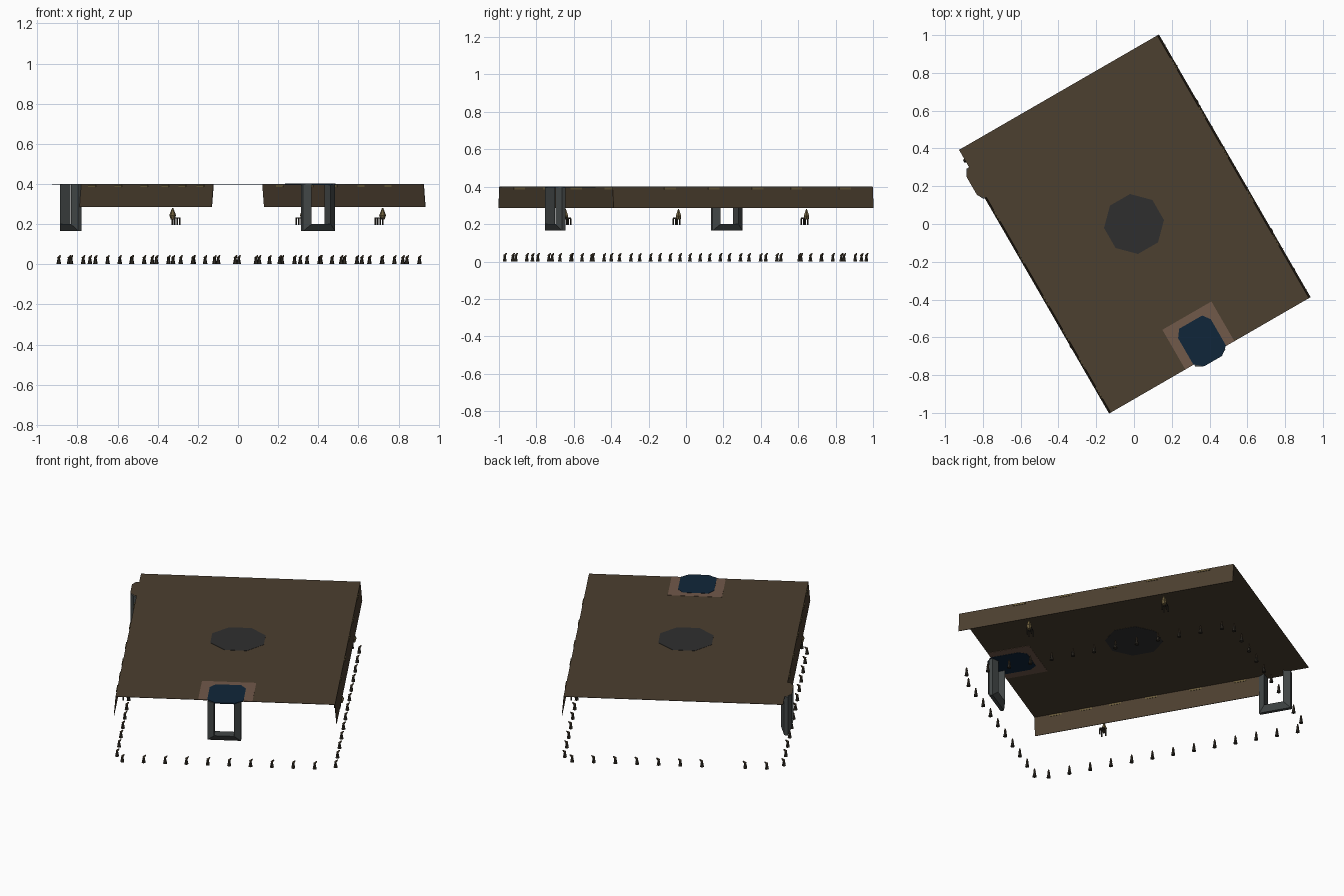
import bpy, bmesh, math
from mathutils import Matrix, Vector

if "Cube" in bpy.data.objects:
    bpy.data.objects.remove(bpy.data.objects["Cube"])

# The whole room is turned 30 degrees; parts are laid out in room axes
TURN = Matrix.Rotation(math.radians(30), 4, 'Z')
L, W, TOP = 0.803, 0.606, 0.40

def mat(name, rgb):
    m = bpy.data.materials.new(name)
    m.diffuse_color = (*rgb, 1)
    m.use_nodes = True
    m.node_tree.nodes["Principled BSDF"].inputs["Base Color"].default_value = m.diffuse_color
    return m

BROWN = mat("dark brown", (0.072, 0.050, 0.029))
PINK = mat("dusty pink", (0.165, 0.100, 0.068))
BLUE = mat("deep blue", (0.005, 0.019, 0.042))
CHAR = mat("charcoal", (0.028, 0.028, 0.028))
GREY = mat("slate grey", (0.055, 0.063, 0.063))
OCHRE = mat("dull ochre", (0.150, 0.110, 0.045))
DARK = mat("dark iron", (0.030, 0.025, 0.018))

def finish(name, bm, m):
    bmesh.ops.recalc_face_normals(bm, faces=bm.faces)
    me = bpy.data.meshes.new(name)
    bm.to_mesh(me)
    bm.free()
    me.transform(TURN)
    me.materials.append(m)
    ob = bpy.data.objects.new(name, me)
    bpy.context.collection.objects.link(ob)
    return ob

def plate(name, pts, z0, z1, m):
    bm = bmesh.new()
    lo = [bm.verts.new((x, y, z0)) for x, y in pts]
    hi = [bm.verts.new((x, y, z1)) for x, y in pts]
    bm.faces.new(lo)
    bm.faces.new(hi)
    n = len(pts)
    for i in range(n):
        j = (i + 1) % n
        bm.faces.new((lo[i], lo[j], hi[j], hi[i]))
    return finish(name, bm, m)

def box(bm, c, s):
    bmesh.ops.create_cube(bm, size=1, matrix=Matrix.Translation(c) @ Matrix.Diagonal((*s, 1)))

def cone(bm, c, r1, r2, h, tilt=None, seg=6):
    mx = Matrix.Translation(c)
    if tilt:
        mx = mx @ tilt
    bmesh.ops.create_cone(bm, cap_ends=True, segments=seg, radius1=r1, radius2=r2, depth=h, matrix=mx)

# Ceiling slab and its inlaid plates
plate("ceiling", [(-W, -L), (W, -L), (W, L), (-W, L)], TOP - 0.002, TOP, BROWN)
octagon = [(0.16 * math.cos(math.radians(22.5 + 45 * i)), 0.16 * math.sin(math.radians(22.5 + 45 * i)))
           for i in range(8)]
plate("centre_octagon", octagon, TOP - 0.003, TOP + 0.001, CHAR)
plate("entry_panel", [(-0.15, -L), (0.15, -L), (0.15, -0.56), (-0.15, -0.56)],
      TOP - 0.003, TOP + 0.001, PINK)
plate("entry_pool", [(-0.055, -0.838), (0.055, -0.838), (0.1, -0.80), (0.1, -0.64), (0.07, -0.60),
                     (-0.07, -0.60), (-0.1, -0.64), (-0.1, -0.80)], TOP - 0.004, TOP + 0.002, BLUE)
plate("side_door_cap", [(-0.60, 0.515), (-0.615, 0.515), (-0.643, 0.55), (-0.643, 0.66),
                        (-0.615, 0.695), (-0.60, 0.695)], TOP - 0.002, TOP, BROWN)

# Long walls, leaning slightly outward at the foot
def wall(name, side, y0, y1):
    bm = bmesh.new()
    ring = [(W - 0.003, TOP), (W, TOP), (W + 0.010, 0.285), (W + 0.007, 0.285)]
    a, b = [[bm.verts.new((side * x, y, z)) for x, z in ring] for y in (y0, y1)]
    bm.faces.new(a)
    bm.faces.new(b)
    for i in range(4):
        j = (i + 1) % 4
        bm.faces.new((a[i], a[j], b[j], b[i]))
    finish(name, bm, BROWN)

wall("right_wall", 1, -L, L)
wall("left_wall", -1, -L, 0.515)

# Ochre patches along the top of the walls
for side, name, ys in ((1, "right", (-0.45, -0.18, 0.09, 0.33, 0.63)),
                       (-1, "left", (-0.68, -0.50, -0.33, -0.12, 0.14, 0.40))):
    bm = bmesh.new()
    for y in ys:
        x = W + 0.0005
        box(bm, (side * x, y, TOP - 0.009), (0.008, 0.07, 0.010))
    finish(name + "_wall_patches", bm, OCHRE)

# Bevelled U-shaped door frames
def door_frame(name, place):
    bm = bmesh.new()
    prof = [(0.055, 0.20, -0.030), (0.092, 0.165, -0.010), (0.092, 0.165, 0.010), (0.055, 0.20, 0.030)]
    rails = [[bm.verts.new(place @ Vector(p)) for p in
              ((-h, d, TOP - 0.001), (-h, d, z), (h, d, z), (h, d, TOP - 0.001))] for h, z, d in prof]
    for i in range(4):
        a, b = rails[i], rails[(i + 1) % 4]
        for k in range(3):
            bm.faces.new((a[k], a[k + 1], b[k + 1], b[k]))
    for k in (0, 3):
        bm.faces.new([r[k] for r in rails])
    finish(name, bm, GREY)

door_frame("front_door_frame", Matrix.Translation((-0.004, -0.806, 0)))
door_frame("side_door_frame", Matrix.Translation((-0.613, 0.605, 0)) @ Matrix.Rotation(math.pi / 2, 4, 'Z'))

# Hanging lamps: pear-shaped shade with a small bracket reaching inward
for n, (s, y) in enumerate(((1, -0.395), (1, 0.395), (-1, -0.395))):
    x = s * 0.604
    bm = bmesh.new()
    cone(bm, (x, y, 0.262), 0.017, 0.003, 0.036)
    cone(bm, (x, y, 0.234), 0.010, 0.017, 0.020)
    finish("lamp_shade_%d" % n, bm, OCHRE)
    bm = bmesh.new()
    box(bm, (x - s * 0.018, y, 0.231), (0.040, 0.026, 0.006))
    for dx, dy in ((0.034, 0.012), (0.034, -0.012), (0.006, 0.012), (0.006, -0.012)):
        box(bm, (x - s * dx, y + dy, 0.213), (0.006, 0.006, 0.036))
    finish("lamp_bracket_%d" % n, bm, DARK)

# Ring of small hooked floor studs
spots = [(-0.57 + 0.118 * i, -0.79) for i in range(10)]
spots += [(0.605, -0.76 + 0.1245 * i) for i in range(13)]
spots += [(0.56 - 0.1195 * i, 0.79) for i in range(10) if i != 7]
spots += [(-0.605, -0.72 + 0.1215 * i) for i in range(13)]
base, tip = bmesh.new(), bmesh.new()
lean = Vector((0.005, 0.002, 0))
tilt = Matrix.Rotation(math.radians(45), 4, Vector((-0.3, 1, 0)))
for x, y in spots:
    p = Vector((x, y, 0))
    cone(base, p + Vector((0, 0, 0.015)), 0.012, 0.006, 0.030)
    cone(tip, p + lean + Vector((0, 0, 0.037)), 0.008, 0.003, 0.020, tilt)
finish("stud_bases", base, DARK)
finish("stud_tips", tip, BROWN)
